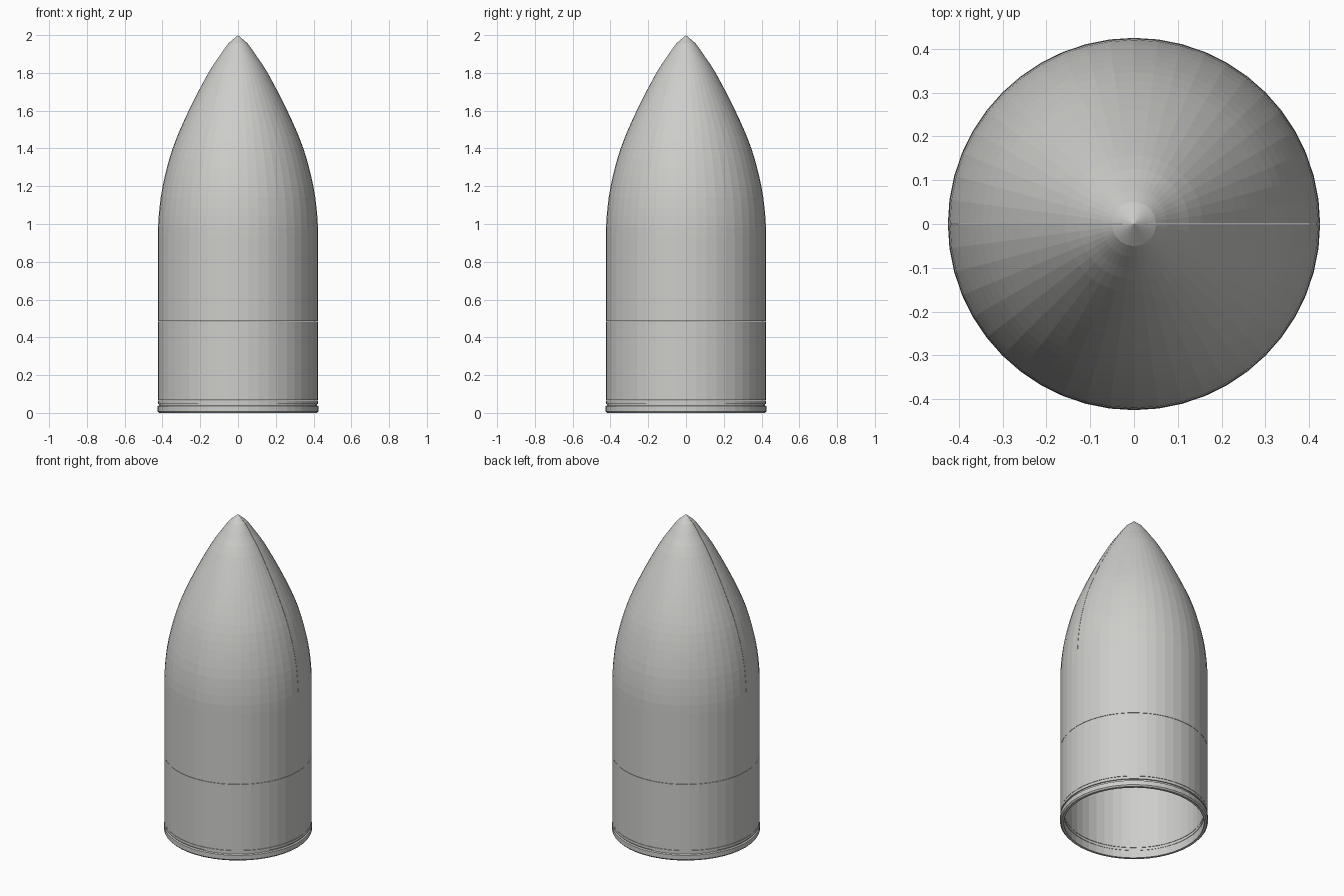
import bpy, bmesh
from math import sin, cos, pi
from mathutils import Vector

cube = bpy.data.objects.get("Cube")
if cube:
    bpy.data.objects.remove(cube, do_unlink=True)

RADIUS = 0.424
SIDES = 48
GAP = 0.001        # half width of the hairline seams
SHOULDER = 0.93    # height where the nose starts to taper

mat = bpy.data.materials.new("light_grey")
mat.use_nodes = True
grey = (0.61, 0.61, 0.59, 1)
mat.diffuse_color = grey
mat.node_tree.nodes["Principled BSDF"].inputs["Base Color"].default_value = grey


def make_object(name, bm):
    bmesh.ops.remove_doubles(bm, verts=bm.verts, dist=1e-5)
    bmesh.ops.recalc_face_normals(bm, faces=bm.faces)
    mesh = bpy.data.meshes.new(name)
    bm.to_mesh(mesh)
    bm.free()
    mesh.materials.append(mat)
    obj = bpy.data.objects.new(name, mesh)
    bpy.context.collection.objects.link(obj)
    return obj


def quad(bm, *verts):
    # skip the collapsed corner at the tip
    unique = []
    for v in verts:
        if all((v.co - u.co).length > 1e-6 for u in unique):
            unique.append(v)
    if len(unique) > 2:
        bm.faces.new(unique)


def half_shell(name, outer, inner, side):
    """Closed half of a revolved wall, on the +y (side 1) or -y (side -1) side."""
    bm = bmesh.new()
    steps = SIDES // 2
    loop = outer + inner[::-1]
    n = len(loop)
    rings = []
    for i in range(steps + 1):
        a = pi * i / steps
        end = i in (0, steps)
        rings.append([bm.verts.new((r * cos(a), side * (GAP if end and r > 0 else r * sin(a)), z))
                      for r, z in loop])
    for a, b in zip(rings, rings[1:]):
        for j in range(n):
            k = (j + 1) % n
            quad(bm, a[j], a[k], b[k], b[j])
    # wall edges along the lengthwise seam
    for ring in (rings[0], rings[-1]):
        for j in range(n // 2 - 1):
            quad(bm, ring[j], ring[j + 1], ring[n - 2 - j], ring[n - 1 - j])
    return make_object(name, bm)


# Nose outline: interpolated through a few control points
control = [(RADIUS, SHOULDER), (0.420, 1.04), (0.399, 1.2), (0.346, 1.4),
           (0.261, 1.6), (0.157, 1.8), (0.101, 1.885), (0.05, 1.957), (0, 2)]


def smooth_profile(points, per_span):
    pts = [Vector(p) for p in points]
    pts = [Vector((RADIUS, 0.8))] + pts + [2 * pts[-1] - pts[-2]]
    result = []
    for p0, p1, p2, p3 in zip(pts, pts[1:], pts[2:], pts[3:]):
        count = max(1, round((p2 - p1).length / per_span))
        for i in range(count):
            t = i / count
            p = p1 * 2 + (p2 - p0) * t + (2 * p0 - 5 * p1 + 4 * p2 - p3) * t * t \
                + (3 * p1 - p0 - 3 * p2 + p3) * t ** 3
            result.append((min(p.x / 2, RADIUS), p.y / 2))
    return result + [tuple(points[-1])]


def inside(p):
    r, z = p
    return (r * 0.945, z if z < SHOULDER else SHOULDER + (z - SHOULDER) * 0.965)


nose = [(RADIUS, 0.485 + GAP)] + smooth_profile(control, 0.055)
sections = {
    "aft_band": [(RADIUS, 0.048), (RADIUS, 0.066 - GAP)],
    "lower_panel": [(RADIUS, 0.066 + GAP), (RADIUS, 0.485 - GAP)],
    "nose_panel": nose,
}
for part, outline in sections.items():
    for label, side in (("back", 1), ("front", -1)):
        half_shell(label + "_" + part, outline, [inside(p) for p in outline], side)

# Base ring with a chamfered foot and a recessed neck below the panels
ring_profile = [(0.403, 0), (0.418, 0), (0.425, 0.008), (0.425, 0.036),
                (0.417, 0.040), (0.417, 0.048), (0.403, 0.048)]
bm = bmesh.new()
rows = [[bm.verts.new((r * cos(2 * pi * i / SIDES), r * sin(2 * pi * i / SIDES), z))
         for r, z in ring_profile] for i in range(SIDES)]
for i in range(SIDES):
    a, b = rows[i], rows[(i + 1) % SIDES]
    for j in range(len(ring_profile)):
        k = (j + 1) % len(ring_profile)
        bm.faces.new((a[j], a[k], b[k], b[j]))
make_object("base_ring", bm)
